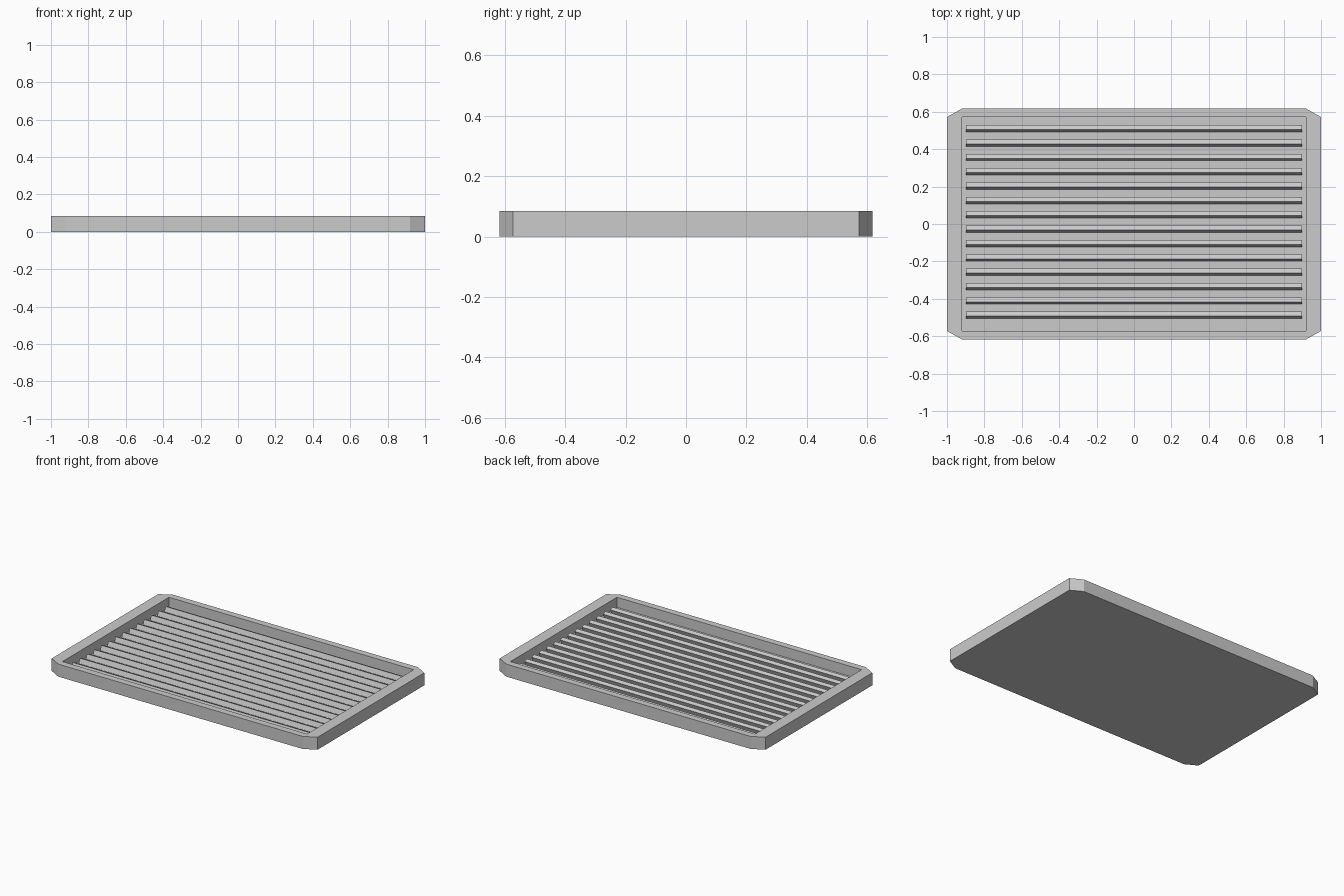
import bpy, bmesh
from math import radians
from mathutils import Matrix

if "Cube" in bpy.data.objects:
    bpy.data.objects.remove(bpy.data.objects["Cube"])

HX, HY, H = 1.0, 0.617, 0.085      # outer half sizes and height
IX, IY = 0.92, 0.572               # inner opening half sizes
FLOOR = 0.016


def finish(name, bm):
    bmesh.ops.recalc_face_normals(bm, faces=bm.faces[:])
    me = bpy.data.meshes.new(name)
    bm.to_mesh(me)
    bm.free()
    ob = bpy.data.objects.new(name, me)
    bpy.context.collection.objects.link(ob)
    return ob


# Tray: clipped-corner slab with a rectangular recess
bm = bmesh.new()
outline = [(IX, -HY), (HX, -IY), (HX, IY), (IX, HY),
           (-IX, HY), (-HX, IY), (-HX, -IY), (-IX, -HY)]
opening = [(IX, -IY), (IX, IY), (-IX, IY), (-IX, -IY)]
low = [bm.verts.new((x, y, 0)) for x, y in outline]
top = [bm.verts.new((x, y, H)) for x, y in outline]
rim = [bm.verts.new((x, y, H)) for x, y in opening]
bed = [bm.verts.new((x, y, FLOOR)) for x, y in opening]
bm.faces.new(low)
bm.faces.new(bed)
for i in range(8):
    j = (i + 1) % 8
    bm.faces.new((low[i], low[j], top[j], top[i]))
for i in range(4):
    j = (i + 1) % 4
    a, b, c = top[2 * i], top[2 * i + 1], top[(2 * i + 2) % 8]
    bm.faces.new((rim[i], rim[j], bed[j], bed[i]))
    bm.faces.new((a, b, rim[i]))           # corner
    bm.faces.new((b, c, rim[j], rim[i]))   # straight side
finish("tray_frame", bm)

# Louvre slats: tilted bars across the recess
for k in range(14):
    bm = bmesh.new()
    m = Matrix.Rotation(radians(-22), 4, 'X') @ Matrix.Diagonal((1.795, 0.026, 0.034, 1))
    bmesh.ops.create_cube(bm, size=1, matrix=m)
    slat = finish(f"slat_{k + 1:02d}", bm)
    slat.location = (0, 0.510 - 0.0767 * k, 0.034)
